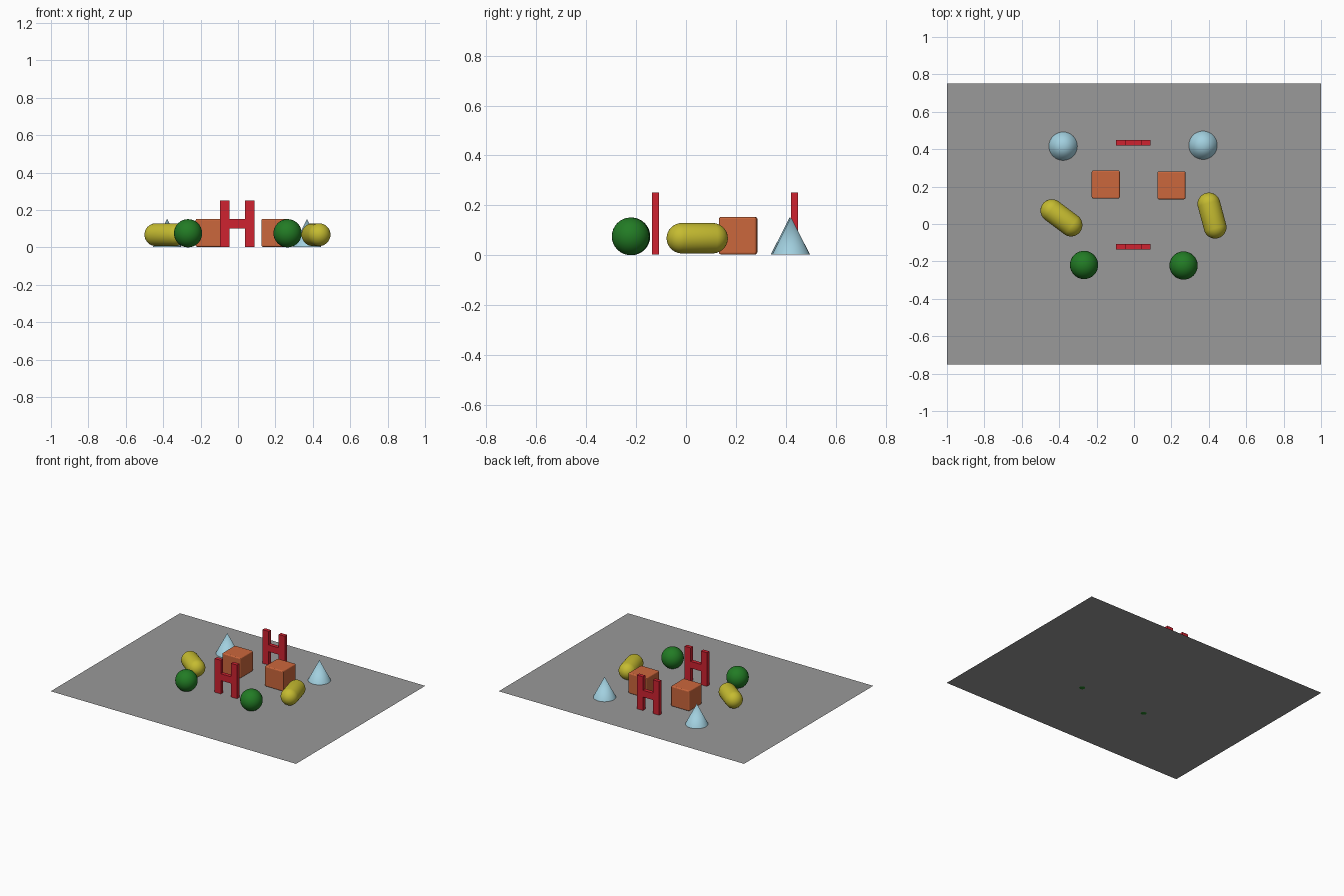
import bpy, bmesh, math
from mathutils import Matrix, Vector

cube = bpy.data.objects.get("Cube")
if cube:
    bpy.data.objects.remove(cube, do_unlink=True)

FLOOR = 0.003


def material(name, rgb):
    m = bpy.data.materials.new(name)
    m.use_nodes = True
    colour = (*rgb, 1)
    m.diffuse_color = colour
    m.node_tree.nodes["Principled BSDF"].inputs["Base Color"].default_value = colour
    return m


grey = material("grey", (0.32, 0.32, 0.32))
orange = material("orange", (0.6, 0.135, 0.045))
red = material("red", (0.62, 0.016, 0.03))
yellow = material("yellow", (0.56, 0.5, 0.03))
green = material("green", (0.016, 0.2, 0.018))
blue = material("light blue", (0.36, 0.63, 0.74))


def add_object(name, bm, mat, location, smooth=False):
    mesh = bpy.data.meshes.new(name)
    bm.to_mesh(mesh)
    bm.free()
    mesh.materials.append(mat)
    ob = bpy.data.objects.new(name, mesh)
    ob.location = location
    bpy.context.collection.objects.link(ob)
    if smooth:
        bpy.ops.object.select_all(action="DESELECT")
        ob.select_set(True)
        bpy.context.view_layer.objects.active = ob
        bpy.ops.object.shade_smooth_by_angle(angle=math.radians(35))
    return ob


def box(bm, size, centre=(0, 0, 0)):
    matrix = Matrix.Translation(centre) @ Matrix.Diagonal((*size, 1))
    bmesh.ops.create_cube(bm, size=1, matrix=matrix)


def ball(name, x, y, r=0.0755):
    bm = bmesh.new()
    bmesh.ops.create_uvsphere(bm, u_segments=32, v_segments=16, radius=r)
    add_object(name, bm, green, (x, y, r), True)


def cone(name, x, y, r=0.076, height=0.149):
    bm = bmesh.new()
    bmesh.ops.create_cone(bm, cap_ends=True, segments=32, radius1=r, radius2=0, depth=height)
    add_object(name, bm, blue, (x, y, FLOOR + height / 2), True)


def block(name, x, y, size=0.15):
    bm = bmesh.new()
    box(bm, (size, size, size))
    ob = add_object(name, bm, orange, (x, y, FLOOR + size / 2))
    bevel = ob.modifiers.new("rounded edges", "BEVEL")
    bevel.width = 0.008
    bevel.segments = 3


def capsule(name, x, y, direction, r=0.061, half=0.064):
    # An odd ring count leaves a middle band that stretches into the barrel
    bm = bmesh.new()
    bmesh.ops.create_uvsphere(bm, u_segments=32, v_segments=17, radius=r)
    for v in bm.verts:
        v.co.z += math.copysign(half, v.co.z)
    turn = Vector(direction).to_track_quat("Z", "Y").to_matrix()
    bmesh.ops.rotate(bm, verts=bm.verts, matrix=turn)
    add_object(name, bm, yellow, (x, y, 0.068), True)


def post_frame(name, y, height=0.248, depth=0.028):
    # Two uprights joined by a crossbar
    bm = bmesh.new()
    for side in (-1, 1):
        box(bm, (0.05, depth, height), (side * 0.066, 0, height / 2))
    box(bm, (0.082, depth, 0.05), (0, 0, height / 2))
    add_object(name, bm, red, (-0.004, y, FLOOR))


# Ground sheet
bm = bmesh.new()
bmesh.ops.create_grid(bm, x_segments=1, y_segments=1, size=1,
                      matrix=Matrix.Diagonal((1, 0.7525, 1, 1)))
add_object("ground_sheet", bm, grey, (0, 0, FLOOR))

# Solids on either side
ball("right_ball", -0.267, -0.219)
ball("left_ball", 0.265, -0.222)
cone("right_cone", -0.379, 0.416)
cone("left_cone", 0.369, 0.421)
block("right_block", -0.151, 0.211)
block("left_block", 0.2, 0.207)
capsule("right_capsule", -0.388, 0.033, (-0.8, 0.6, 0))
capsule("left_capsule", 0.417, 0.045, (-0.26, 0.97, 0))

# Upright frames on the centre line
post_frame("front_frame", -0.122)
post_frame("back_frame", 0.435)
